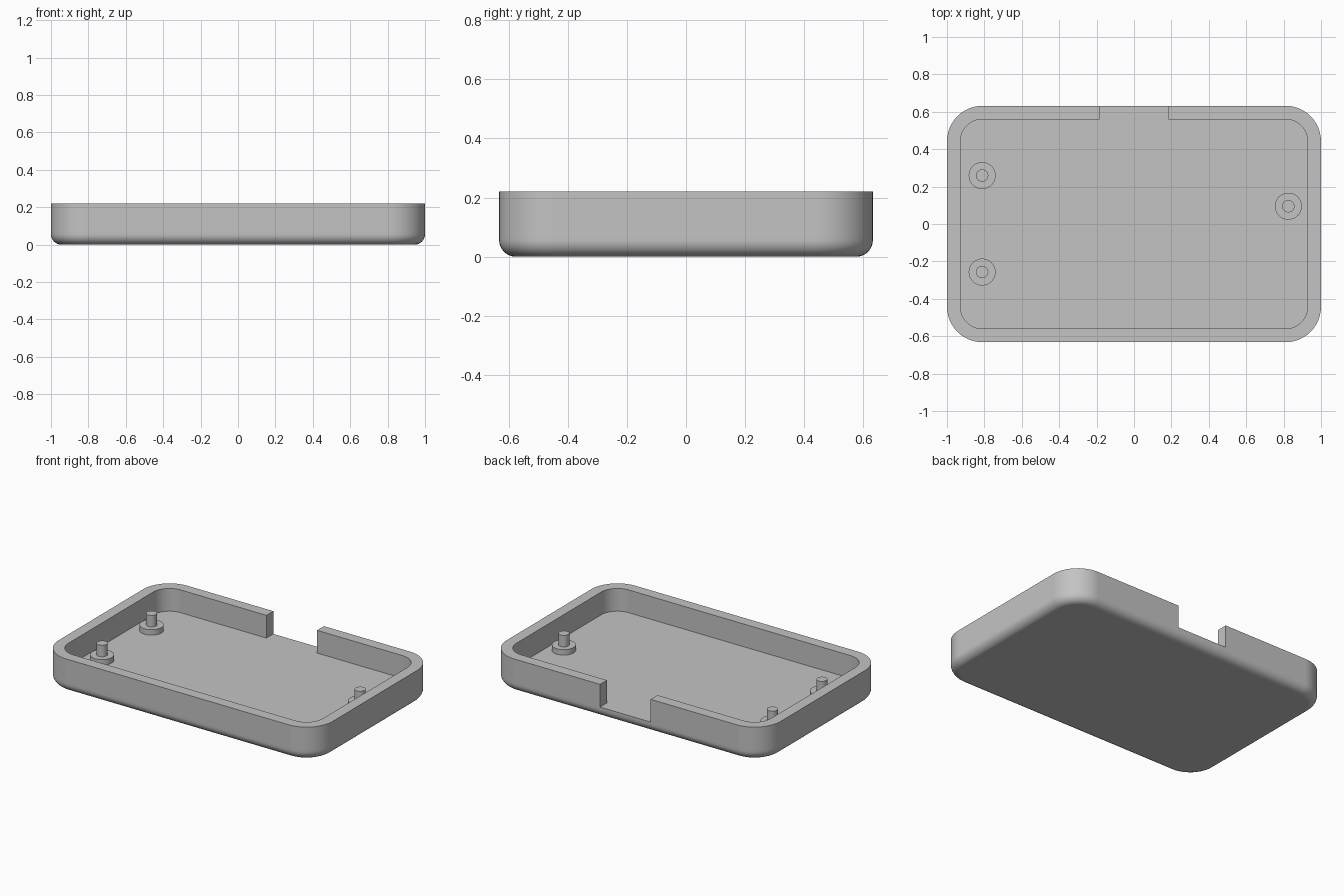
import bpy, bmesh
from math import sin, cos, pi

cube = bpy.data.objects.get("Cube")
if cube:
    bpy.data.objects.remove(cube)

HALF_X, HALF_Y, HEIGHT = 1.0, 0.632, 0.221
CORNER, WALL, FILLET = 0.19, 0.072, 0.056
FLOOR = 0.071
NOTCH = 0.185          # half width of the opening in the back wall

grey = bpy.data.materials.new("plain grey")
grey.use_nodes = True
colour = (0.55, 0.55, 0.55, 1)
grey.diffuse_color = colour
grey.node_tree.nodes["Principled BSDF"].inputs["Base Color"].default_value = colour


def finish(bm, name):
    """Turn a bmesh into a smooth-shaded object with crisp edges."""
    bmesh.ops.recalc_face_normals(bm, faces=bm.faces)
    mesh = bpy.data.meshes.new(name)
    bm.to_mesh(mesh)
    bm.free()
    mesh.materials.append(grey)
    obj = bpy.data.objects.new(name, mesh)
    bpy.context.collection.objects.link(obj)
    bpy.ops.object.select_all(action='DESELECT')
    obj.select_set(True)
    bpy.context.view_layer.objects.active = obj
    bpy.ops.object.shade_smooth_by_angle(angle=pi / 6)
    obj.modifiers.new("even shading", 'WEIGHTED_NORMAL').keep_sharp = True
    return obj


def bridge(bm, a, b, closed=True):
    """Join two rings with quads; an open strip leaves the last gap free."""
    n = len(a)
    for i in range(n if closed else n - 1):
        j = (i + 1) % n
        bm.faces.new((a[i], a[j], b[j], b[i]))


def tray_ring(bm, inset, z, steps=12):
    """Rounded rectangle that starts and ends at the sides of the notch."""
    x, y, r = HALF_X - CORNER, HALF_Y - CORNER, CORNER - inset
    pts = [(-NOTCH, y + r)]
    for k, (sx, sy) in enumerate([(-1, 1), (-1, -1), (1, -1), (1, 1)]):
        for i in range(steps + 1):
            t = pi / 2 * (k + 1 + i / steps)
            pts.append((sx * x + r * cos(t), sy * y + r * sin(t)))
    pts.append((NOTCH, y + r))
    return [bm.verts.new((px, py, z)) for px, py in pts]


# Tray: filleted base, wall open at the back, flat floor
bm = bmesh.new()
base = []
for i in range(9):
    t = pi / 2 * i / 8
    base.append(tray_ring(bm, FILLET * (1 - sin(t)), FILLET * (1 - cos(t))))
base.append(tray_ring(bm, 0, FLOOR))
for a, b in zip(base, base[1:]):
    bridge(bm, a, b)
bm.faces.new(base[0])

outer_low = base[-1]
outer_top = tray_ring(bm, 0, HEIGHT)
inner_top = tray_ring(bm, WALL, HEIGHT)
inner_low = tray_ring(bm, WALL, FLOOR)
wall = [outer_low, outer_top, inner_top, inner_low]
for a, b in zip(wall, wall[1:]):
    bridge(bm, a, b, closed=False)
for end in (0, -1):
    bm.faces.new([ring[end] for ring in wall])

# The floor runs out through the notch to the outer face
bm.faces.new(inner_low + [outer_low[-1], outer_low[0]])
finish(bm, "tray")


# Locating posts: a low round collar with a thin pin
def post(name, x, y, sides=40):
    bm = bmesh.new()
    collar, pin = 0.072, 0.033
    rings = []
    for r, z in [(collar, FLOOR - 0.01), (collar, 0.107), (pin, 0.107), (pin, 0.183)]:
        rings.append([bm.verts.new((x + r * cos(2 * pi * i / sides),
                                    y + r * sin(2 * pi * i / sides), z))
                      for i in range(sides)])
    for a, b in zip(rings, rings[1:]):
        bridge(bm, a, b)
    bm.faces.new(rings[0])
    bm.faces.new(rings[-1])
    finish(bm, name)


post("right_back_post", -0.812, 0.259)
post("right_front_post", -0.812, -0.257)
post("left_post", 0.825, 0.095)
